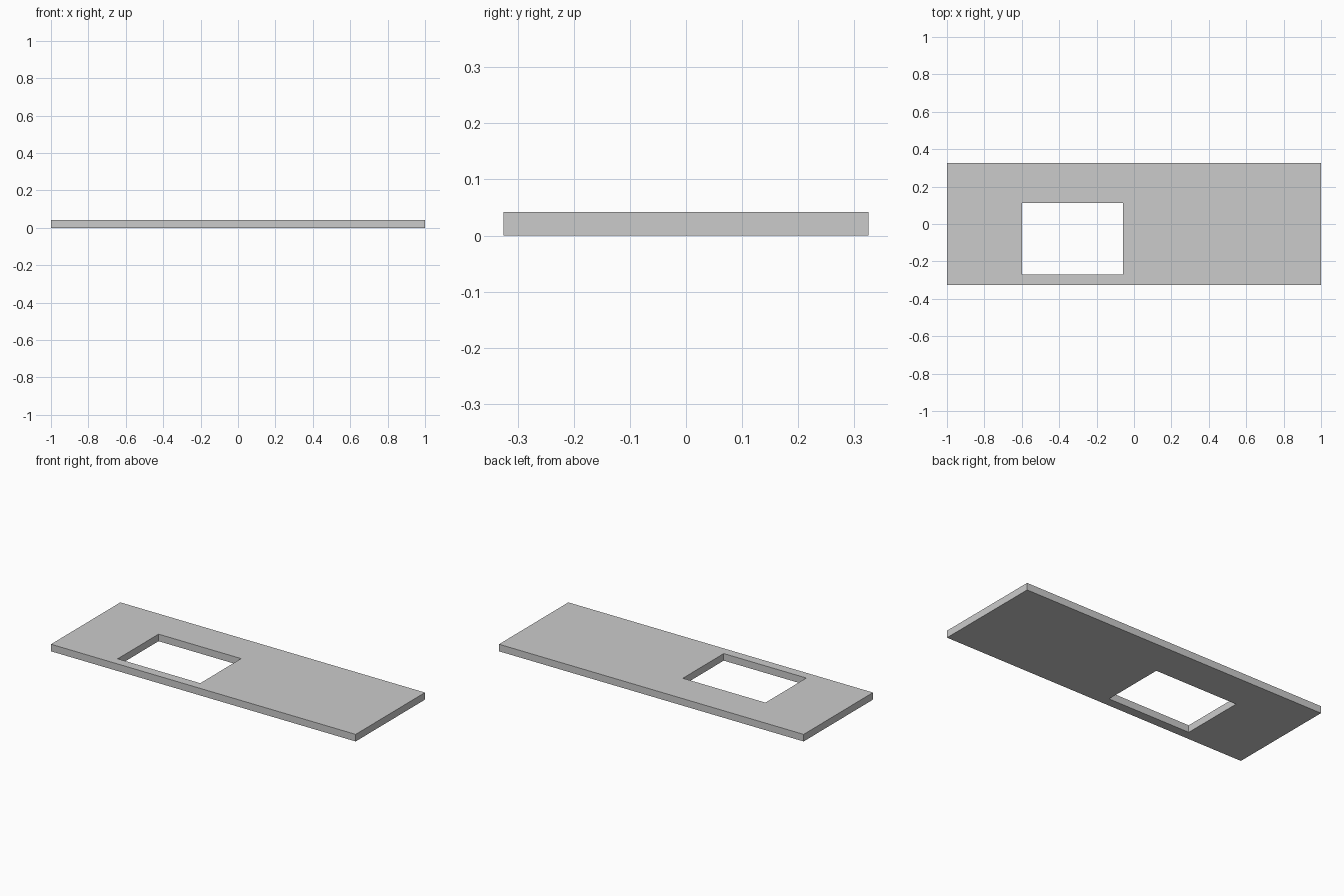
import bpy, bmesh

if "Cube" in bpy.data.objects:
    bpy.data.objects.remove(bpy.data.objects["Cube"])

HEIGHT = 0.042


def rectangle(bm, x0, x1, y0, y1, z):
    return [bm.verts.new((x, y, z)) for x, y in ((x0, y0), (x1, y0), (x1, y1), (x0, y1))]


# Flat slab with an off-centre rectangular cutout
bm = bmesh.new()
outer = (-1.0, 1.0, -0.325, 0.325)
cutout = (-0.60, -0.058, -0.271, 0.112)
loops = [rectangle(bm, *outer, 0), rectangle(bm, *outer, HEIGHT),
         rectangle(bm, *cutout, HEIGHT), rectangle(bm, *cutout, 0)]

# Outer walls, top face, cutout walls and underside
for k in range(4):
    a, b = loops[k], loops[(k + 1) % 4]
    for i in range(4):
        j = (i + 1) % 4
        bm.faces.new((a[i], a[j], b[j], b[i]))
bmesh.ops.recalc_face_normals(bm, faces=bm.faces)

mesh = bpy.data.meshes.new("countertop")
bm.to_mesh(mesh)
bm.free()
countertop = bpy.data.objects.new("countertop", mesh)
bpy.context.collection.objects.link(countertop)
